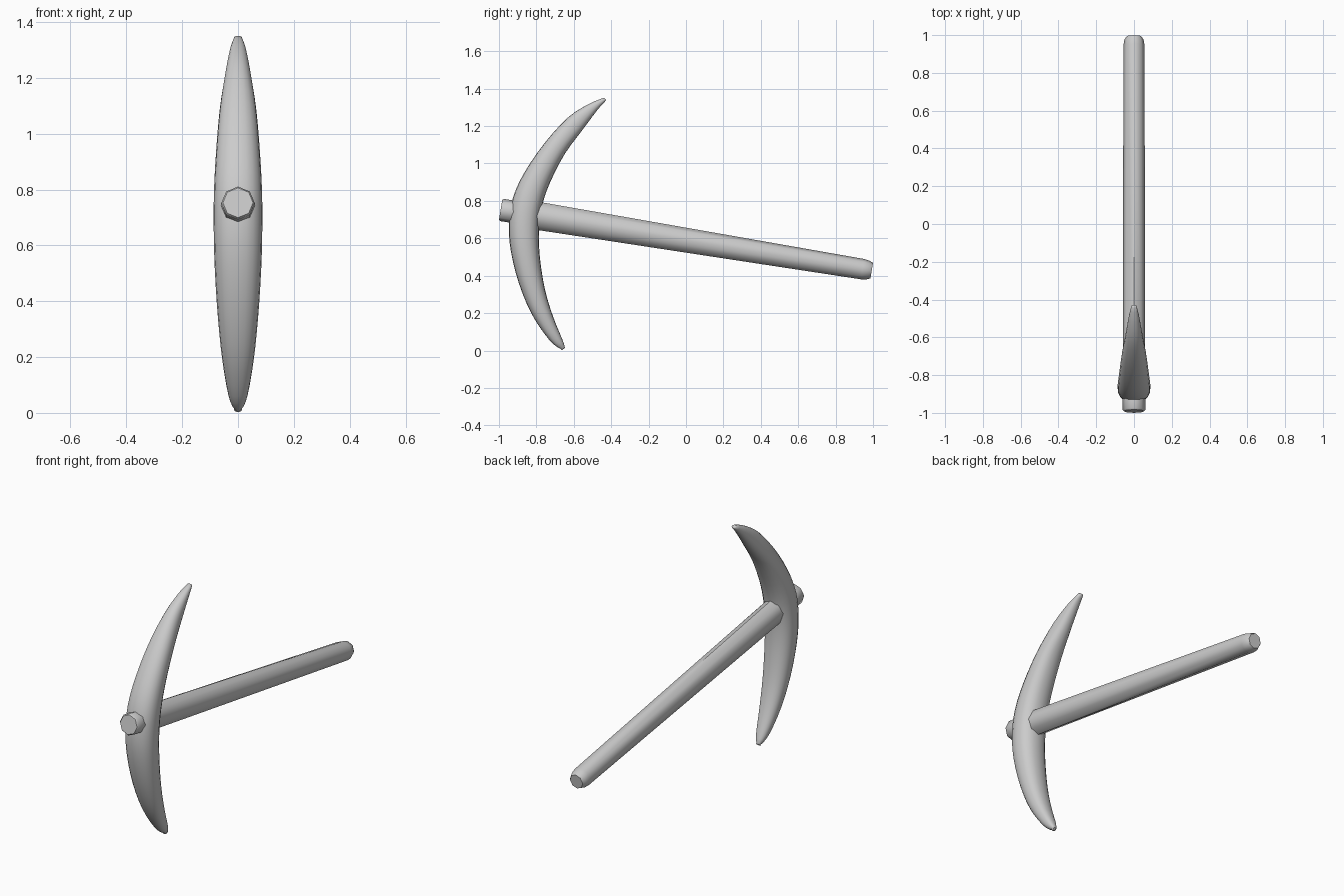
import bpy, bmesh, math
from mathutils import Vector

if "Cube" in bpy.data.objects:
    bpy.data.objects.remove(bpy.data.objects["Cube"])


def loft(name, rings, angle):
    """Skin a list of equal-length closed rings, capping both ends."""
    bm = bmesh.new()
    loops = [[bm.verts.new(p) for p in ring] for ring in rings]
    n = len(loops[0])
    for a, b in zip(loops, loops[1:]):
        for i in range(n):
            j = (i + 1) % n
            bm.faces.new((a[i], a[j], b[j], b[i]))
    bm.faces.new(loops[0])
    bm.faces.new(loops[-1])
    bmesh.ops.recalc_face_normals(bm, faces=bm.faces[:])
    mesh = bpy.data.meshes.new(name)
    bm.to_mesh(mesh)
    bm.free()
    obj = bpy.data.objects.new(name, mesh)
    bpy.context.collection.objects.link(obj)
    bpy.ops.object.select_all(action='DESELECT')
    obj.select_set(True)
    bpy.context.view_layer.objects.active = obj
    bpy.ops.object.shade_smooth_by_angle(angle=math.radians(angle))
    return obj


def oval(centre, side, up, sides, power=1.0):
    """Closed cross-section; power below 1 squares off the oval."""
    ring = []
    for i in range(sides):
        t = 2 * math.pi * i / sides
        c, s = math.cos(t), math.sin(t)
        ring.append(centre + side * math.copysign(abs(c) ** power, c)
                    + up * math.copysign(abs(s) ** power, s))
    return ring


def smooth_path(points, steps):
    """Catmull-Rom interpolation of tuples."""
    pts = [Vector(p) for p in points]
    pts = [2 * pts[0] - pts[1]] + pts + [2 * pts[-1] - pts[-2]]
    out = []
    for a, b, c, d in zip(pts, pts[1:], pts[2:], pts[3:]):
        for k in range(steps):
            t = k / steps
            out.append(0.5 * (2 * b + (c - a) * t + (2 * a - 5 * b + 4 * c - d) * t * t
                              + (3 * b - a - 3 * c + d) * t ** 3))
    return out + [pts[-2]]


# Handle: tapered octagonal shaft, tilted down towards the back
SLOPE = 0.164
tilt = math.atan(SLOPE)
up = Vector((0, math.sin(tilt), math.cos(tilt)))
handle = [  # y, half width, half height
    (-0.991, 0.054, 0.054), (-0.983, 0.060, 0.060), (-0.93, 0.060, 0.060),
    (-0.80, 0.059, 0.075), (0.945, 0.056, 0.055), (0.975, 0.051, 0.050),
    (0.993, 0.040, 0.042)]
loft("handle", [oval(Vector((0, y, 0.590 - SLOPE * y)), Vector((w, 0, 0)), up * h, 8)
                for y, w, h in handle], 50)

# Pick head: curved blade; each station has front y, z, back y, z, half width
stations = [
    (-0.444, 1.350, -0.428, 1.337, 0.014), (-0.524, 1.316, -0.476, 1.283, 0.029),
    (-0.631, 1.246, -0.556, 1.176, 0.046), (-0.754, 1.112, -0.647, 1.053, 0.066),
    (-0.861, 0.957, -0.727, 0.898, 0.079), (-0.925, 0.818, -0.770, 0.770, 0.086),
    (-0.947, 0.674, -0.786, 0.647, 0.087), (-0.936, 0.529, -0.781, 0.497, 0.083),
    (-0.893, 0.358, -0.754, 0.326, 0.072), (-0.824, 0.193, -0.711, 0.182, 0.056),
    (-0.733, 0.059, -0.663, 0.064, 0.034), (-0.668, 0.003, -0.647, 0.020, 0.014)]
# Vector interpolation in two passes: front edge with width, then back edge
front = smooth_path([(w, fy, fz) for fy, fz, by, bz, w in stations], 3)
back = smooth_path([(w, by, bz) for fy, fz, by, bz, w in stations], 3)
rings = []
for f, b in zip(front, back):
    width = Vector((f.x, 0, 0))
    f, b = Vector((0, f.y, f.z)), Vector((0, b.y, b.z))
    rings.append(oval((f + b) / 2, width, (f - b) / 2, 20, 0.88))
# Rounded tips
for end, nxt, idx in ((rings[0], rings[1], 0), (rings[-1], rings[-2], len(rings))):
    c = sum(end, Vector()) / len(end)
    out = (c - sum(nxt, Vector()) / len(nxt)).normalized() * 0.004
    rings.insert(idx, [c + (p - c) * 0.6 + out for p in end])
loft("pick_head", rings, 60)
